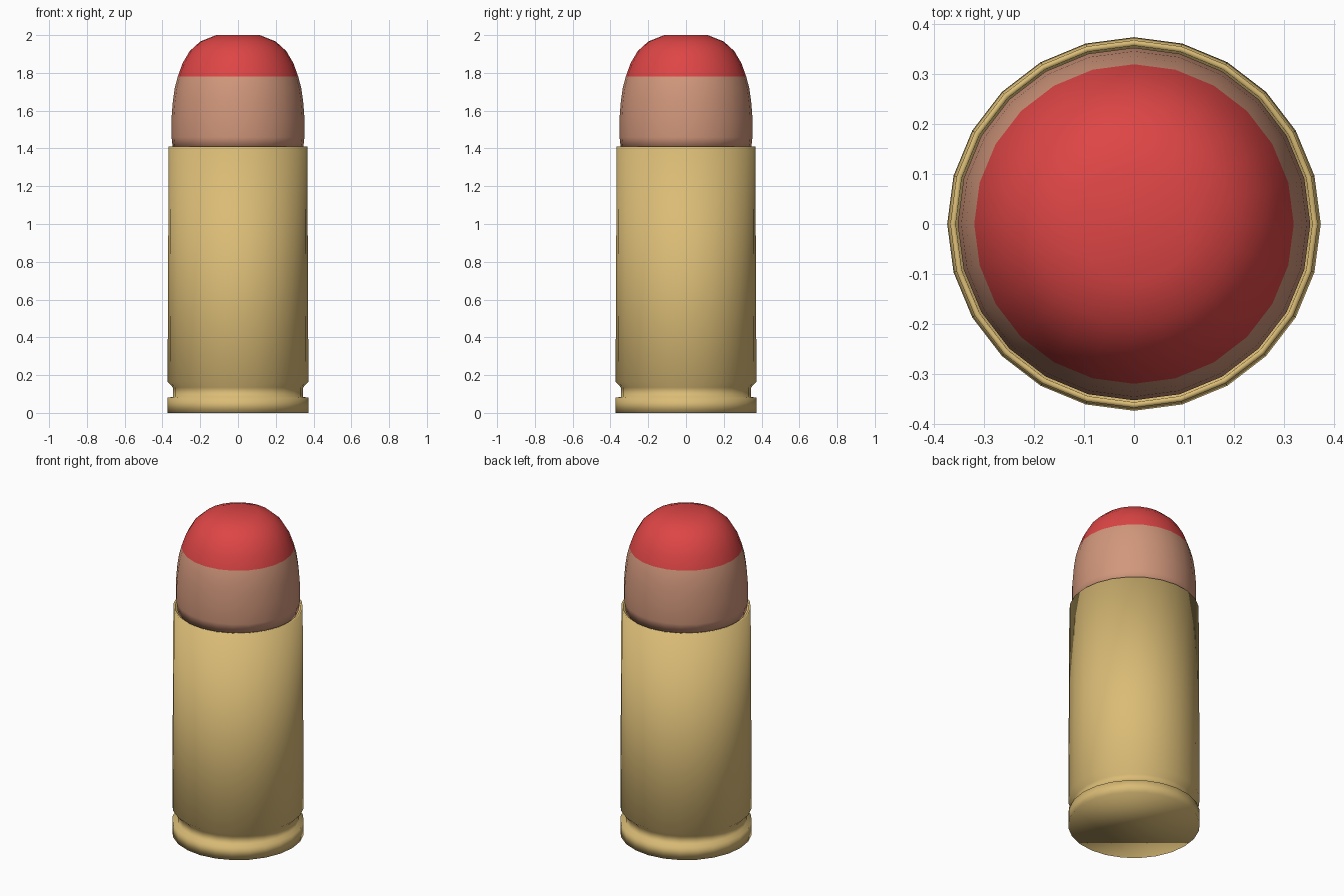
import bpy, bmesh, math

SIDES = 24

if "Cube" in bpy.data.objects:
    bpy.data.objects.remove(bpy.data.objects["Cube"], do_unlink=True)


def make_material(name, rgb):
    mat = bpy.data.materials.new(name)
    mat.use_nodes = True
    mat.diffuse_color = (*rgb, 1)
    bsdf = mat.node_tree.nodes["Principled BSDF"]
    bsdf.inputs["Base Color"].default_value = (*rgb, 1)
    return mat


def lathe(name, profile, materials, rule=lambda z: 0):
    """Spin a (radius, height) profile around z and cap both ends."""
    bm = bmesh.new()
    rings = []
    for r, z in profile:
        angles = [math.tau * i / SIDES for i in range(SIDES)]
        rings.append([bm.verts.new((r * math.cos(a), r * math.sin(a), z)) for a in angles])
    for low, high in zip(rings, rings[1:]):
        for i in range(SIDES):
            j = (i + 1) % SIDES
            bm.faces.new((low[i], low[j], high[j], high[i]))
    bm.faces.new(rings[0][::-1])
    bm.faces.new(rings[-1])
    for face in bm.faces:
        face.smooth = True
        face.material_index = rule(face.calc_center_median().z)
    mesh = bpy.data.meshes.new(name)
    bm.to_mesh(mesh)
    bm.free()
    for mat in materials:
        mesh.materials.append(mat)
    obj = bpy.data.objects.new(name, mesh)
    bpy.context.collection.objects.link(obj)
    return obj


brass = make_material("brass", (0.70, 0.50, 0.18))
copper = make_material("copper", (0.64, 0.31, 0.20))
red = make_material("red", (0.73, 0.06, 0.06))

# Casing: base rim, extractor groove, tapered wall and open mouth
lathe("casing", [
    (0.373, 0), (0.373, 0.08), (0.345, 0.085), (0.345, 0.135),
    (0.373, 0.165), (0.367, 1.41), (0.356, 1.41), (0.354, 1.34),
], [brass])

# Rounded projectile with a painted tip
TIP_START = 1.78
lathe("projectile", [
    (0.345, 1.40), (0.352, 1.46), (0.352, 1.56), (0.345, 1.65),
    (0.335, 1.72), (0.319, TIP_START), (0.294, 1.85), (0.256, 1.915),
    (0.2, 1.966), (0.115, 2.0),
], [copper, red], lambda z: int(z > TIP_START))
